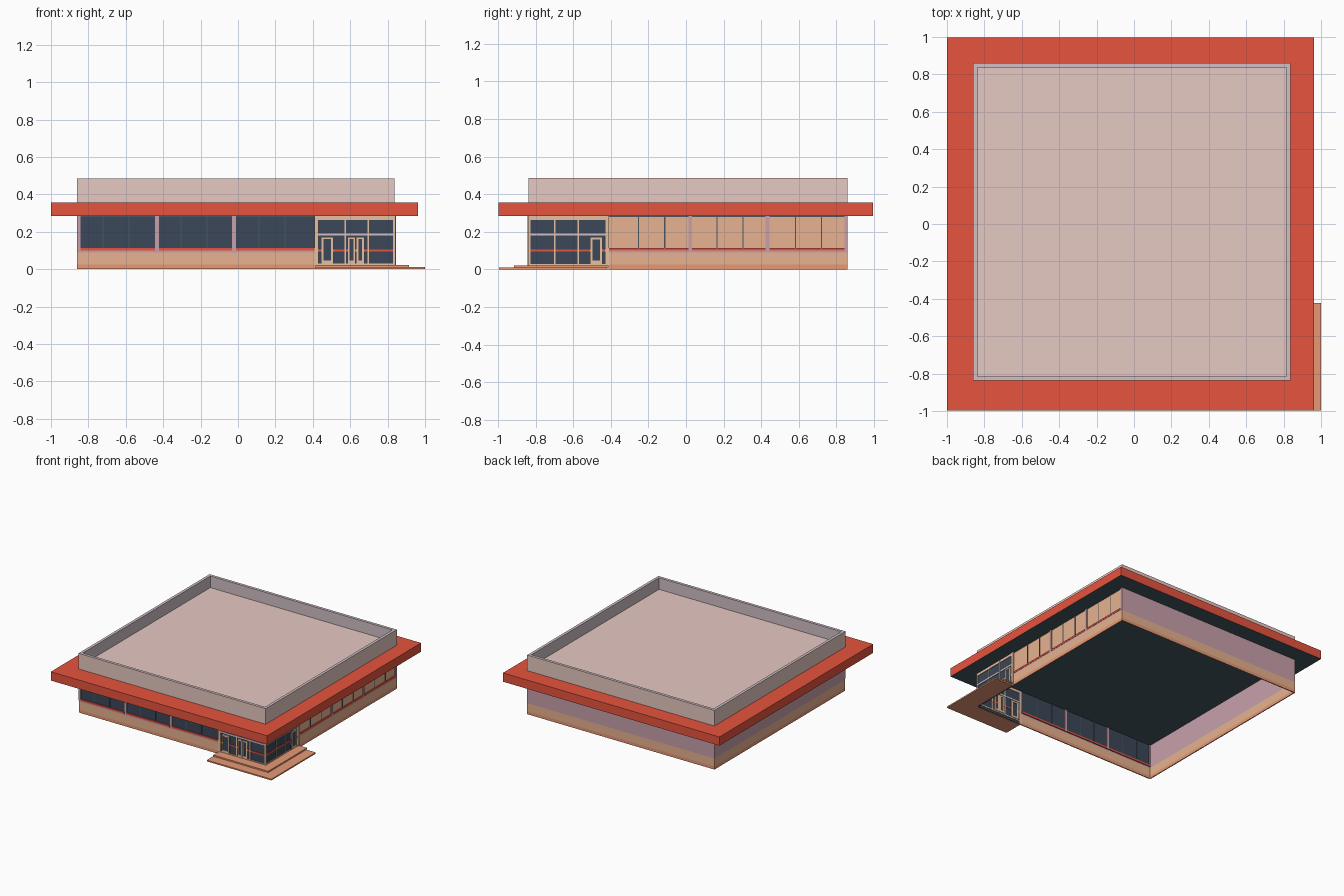
import bpy, bmesh

if "Cube" in bpy.data.objects:
    bpy.data.objects.remove(bpy.data.objects["Cube"])


def material(name, hex_code):
    rgb = [int(hex_code[i:i + 2], 16) / 255 for i in (0, 2, 4)]
    lin = [c / 12.92 if c <= 0.04045 else ((c + 0.055) / 1.055) ** 2.4 for c in rgb]
    m = bpy.data.materials.new(name)
    m.diffuse_color = (*lin, 1)
    m.use_nodes = True
    m.node_tree.nodes["Principled BSDF"].inputs["Base Color"].default_value = m.diffuse_color
    return m


RED = material("roof_red", "E8543E")
ROOF = material("roof_beige", "E8CAC3")
RIM = material("parapet_grey", "D1C0C6")
TAN = material("wall_tan", "E8B390")
PINK = material("wall_mauve", "C8A1AB")
GLASS = material("dark_glass", "3B4758")
DARK = material("soffit_dark", "465862")
FRAME = material("frame_beige", "EAC2A2")
STEP = material("step_clay", "EA9B78")


def extrude(name, outline, z0, z1, mat, rule=None):
    """Prism over a flat outline; rule = (second material, test on face)."""
    bm = bmesh.new()
    face = bm.faces.new([bm.verts.new((x, y, z0)) for x, y in outline])
    top = bmesh.ops.extrude_face_region(bm, geom=[face])["geom"]
    for v in top:
        if isinstance(v, bmesh.types.BMVert):
            v.co.z = z1
    bmesh.ops.recalc_face_normals(bm, faces=bm.faces[:])
    if rule:
        for f in bm.faces:
            f.material_index = int(rule[1](f))
    me = bpy.data.meshes.new(name)
    bm.to_mesh(me)
    bm.free()
    me.materials.append(mat)
    if rule:
        me.materials.append(rule[0])
    ob = bpy.data.objects.new(name, me)
    bpy.context.collection.objects.link(ob)
    return ob


def box(name, x0, x1, y0, y1, z0, z1, mat, rule=None):
    return extrude(name, [(x0, y0), (x1, y0), (x1, y1), (x0, y1)], z0, z1, mat, rule)


LO, HI = -0.86, 0.838      # outer wall lines
EAVE, SLAB, TOP = 0.285, 0.357, 0.485
ENTRY = 0.41               # entrance corner starts here


def strip(side, part, u0, u1, z0, z1, mat, out=0.0, thick=0.008):
    """Plate on the front or right wall; the two are mirrored on the diagonal."""
    a, b = HI + out - thick, HI + out
    if side == "front":
        box(f"front_{part}", u0, u1, -b, -a, z0, z1, mat)
    else:
        box(f"right_{part}", a, b, -u1, -u0, z0, z1, mat)


def door(side, u0, u1):
    z0, z1, w = 0.03, 0.172, 0.012
    strip(side, "door_glass", u0, u1, z0, z1, GLASS, 0.003, 0.015)
    for a, b in ((u0, u0 + w), (u1 - w, u1)):
        strip(side, "door_stile", a, b, z0, z1, FRAME, 0.006, 0.022)
    for a, b in ((z0, z0 + w + 0.004), (z1 - w, z1)):
        strip(side, "door_rail", u0 + w, u1 - w, a, b, FRAME, 0.006, 0.022)


# Roof slab with dark soffit
box("roof_slab", -1, 0.963, -0.997, 0.996, EAVE, SLAB, RED,
    (DARK, lambda f: f.normal.z < -0.5))

# Parapet: outer faces beige, rim and inside faces grey
T = 0.023
for name, x0, x1, y0, y1, face_out in (
        ("front_parapet", LO, HI, -HI, -HI + T, (0, -1)),
        ("back_parapet", LO, HI, -LO - T, -LO, (0, 1)),
        ("left_parapet", LO, LO + T, -HI + T, -LO - T, (-1, 0)),
        ("right_parapet", HI - T, HI, -HI + T, -LO - T, (1, 0))):
    box(name, x0, x1, y0, y1, SLAB, TOP, ROOF,
        (RIM, lambda f, n=face_out: f.normal.x * n[0] + f.normal.y * n[1] < 0.5))
# Ends of the front and back parapets continue the beige side walls
for name in ("front_parapet", "back_parapet"):
    for p in bpy.data.objects[name].data.polygons:
        if abs(p.normal.x) > 0.5:
            p.material_index = 0
box("roof_deck", LO + T, HI - T, -HI + T, -LO - T, SLAB, 0.39, ROOF)

# Plain back and left walls: clay footing, tan base, mauve upper wall
W = 0.008
for part, z0, z1, mat in (("footing", 0, 0.025, STEP), ("base", 0.025, 0.09, TAN),
                          ("upper_wall", 0.09, EAVE, PINK)):
    box(f"back_{part}", LO, HI, -LO - W, -LO, z0, z1, mat)
    box(f"left_{part}", LO, LO + W, -HI + W, -LO - W, z0, z1, mat)

# Front and right facades
piers = ((-0.86, -0.842), (-0.445, -0.423), (-0.031, -0.012), (ENTRY, ENTRY))
for side, pane in (("front", GLASS), ("right", TAN)):
    strip(side, "footing", LO + W, ENTRY, 0, 0.025, STEP)
    strip(side, "base", LO + W, ENTRY, 0.025, 0.09, TAN)
    strip(side, "ledge", LO + W, ENTRY, 0.09, 0.1, PINK)
    strip(side, "window_band", LO + W, ENTRY, 0.1, EAVE, pane, -0.006, 0.006)
    strip(side, "window_head", LO + W, ENTRY, EAVE - 0.005, EAVE, DARK, -0.003)
    for i in range(3):
        strip(side, "pier", piers[i][0], piers[i][1], 0.1, EAVE, PINK, 0, 0.016)
        strip(side, "red_sill", piers[i][1], piers[i + 1][0], 0.1, 0.114, RED, 0.002, 0.018)
        for k in (1, 2):
            u = LO + 0.139 * (3 * i + k)
            strip(side, "window_joint", u - 0.003, u + 0.003, 0.114, EAVE, DARK, -0.003, 0.012)

    # Entrance corner glazing
    strip(side, "entrance_glass", ENTRY, HI - 0.004, 0.0, EAVE, GLASS, -0.004, 0.005)
    strip(side, "entrance_post", ENTRY, 0.43, 0.0, EAVE, FRAME, 0.006, 0.018)
    for u in (0.573, 0.697):
        strip(side, "mullion", u - 0.004, u + 0.004, 0.022, EAVE, FRAME, 0.002, 0.015)
    for part, z0, z1, mat in (("bottom_rail", 0.02, 0.03, FRAME), ("red_rail", 0.095, 0.106, RED),
                              ("middle_rail", 0.18, 0.192, RIM),
                              ("head_rail", 0.264, EAVE, FRAME)):
        strip(side, part, 0.43, HI, z0, z1, mat, 0.001, 0.013)
    door(side, 0.445, 0.51)
box("entrance_corner_post", HI - 0.01, HI + 0.003, -HI - 0.003, -HI + 0.01, 0, EAVE, FRAME)
door("front", 0.585, 0.629)
door("front", 0.631, 0.675)

# Steps wrapping around the entrance corner
for name, reach, end, z0, z1 in (("lower_step", 1.0, 0.422, 0, 0.011),
                                 ("upper_step", 0.915, 0.412, 0.011, 0.022)):
    e, near = ENTRY + 0.005, min(reach, 0.996)
    extrude(name, [(e, -near), (reach, -near), (reach, -end), (HI, -end), (HI, -HI), (e, -HI)],
            z0, z1, STEP)
